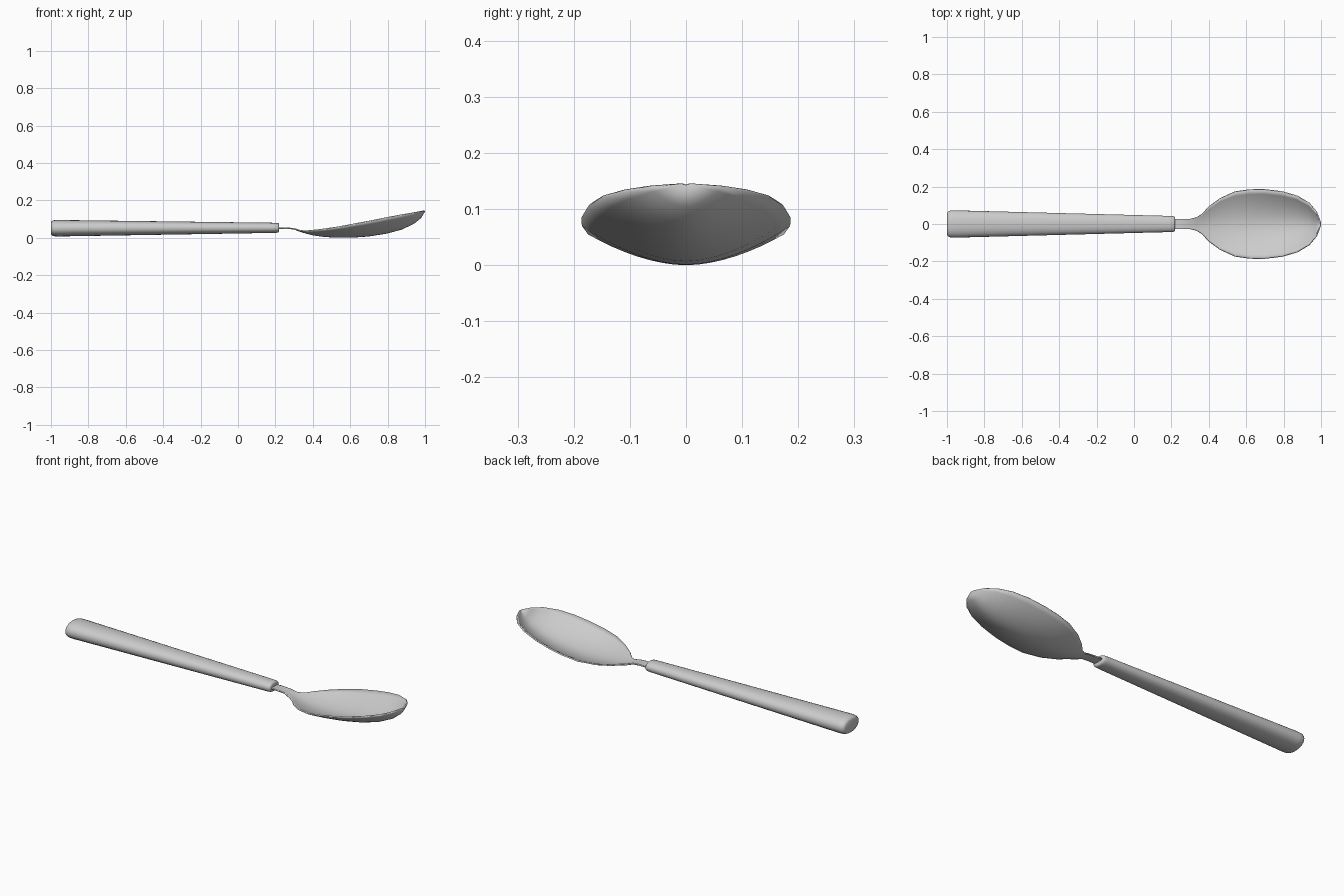
import bpy, bmesh, math

if "Cube" in bpy.data.objects:
    bpy.data.objects.remove(bpy.data.objects["Cube"])


def loft(name, rings, closed):
    """Skin a list of equal-length point rows; closed rows get end caps."""
    bm = bmesh.new()
    rows = [[bm.verts.new(p) for p in r] for r in rings]
    n = len(rows[0])
    for a, b in zip(rows, rows[1:]):
        for i in range(n if closed else n - 1):
            j = (i + 1) % n
            bm.faces.new((a[i], b[i], b[j], a[j]))
    if closed:
        bm.faces.new(rows[0])
        bm.faces.new(rows[-1])
    bmesh.ops.recalc_face_normals(bm, faces=bm.faces)
    if not closed and sum(f.normal.z for f in bm.faces) < 0:
        bmesh.ops.reverse_faces(bm, faces=bm.faces)
    me = bpy.data.meshes.new(name)
    bm.to_mesh(me)
    bm.free()
    ob = bpy.data.objects.new(name, me)
    bpy.context.collection.objects.link(ob)
    return ob


def smooth(ob, angle):
    bpy.ops.object.select_all(action='DESELECT')
    ob.select_set(True)
    bpy.context.view_layer.objects.active = ob
    bpy.ops.object.shade_smooth_by_angle(angle=math.radians(angle))


# Handle: tapered oval bar with rounded ends (x, half width, half height, centre z)
def oval(x, w, h, z, n=24):
    pts = []
    for i in range(n):
        c, s = math.cos(2 * math.pi * i / n), math.sin(2 * math.pi * i / n)
        pts.append((x, w * math.copysign(abs(c) ** 0.9, c),
                    z + h * math.copysign(abs(s) ** 0.9, s)))
    return pts


stations = [(-1.0, .056, .030, .051), (-.995, .066, .039, .051),
            (-.982, .072, .043, .051), (-.96, .073, .044, .051),
            (.195, .043, .027, .053), (.21, .042, .026, .053),
            (.217, .039, .024, .053), (.22, .033, .019, .053)]
handle = loft("handle", [oval(*s) for s in stations], True)
smooth(handle, 50)

# Bowl and neck: one thin sheet (x, half width, rim z, centre z)
sections = [(.19, .027, .055, .055), (.26, .027, .055, .055),
            (.30, .027, .052, .051), (.335, .034, .041, .038),
            (.365, .052, .039, .029), (.40, .090, .042, .020),
            (.46, .135, .049, .011), (.54, .171, .061, .007),
            (.62, .182, .076, .008), (.70, .182, .091, .014),
            (.79, .171, .109, .028), (.87, .148, .124, .049),
            (.935, .109, .135, .079), (.973, .062, .142, .109),
            (.994, .006, .146, .144)]
STEPS = 8
rows = []
for x, w, rim, mid in sections:
    ts = [i / STEPS for i in range(-STEPS, STEPS + 1)]
    rows.append([(x, w * t, mid + (rim - mid) * abs(t) ** 1.8) for t in ts])
bowl = loft("bowl_and_neck", rows, False)
sheet = bowl.modifiers.new("thickness", 'SOLIDIFY')
sheet.thickness = .007
sheet.offset = -1
smooth(bowl, 50)
